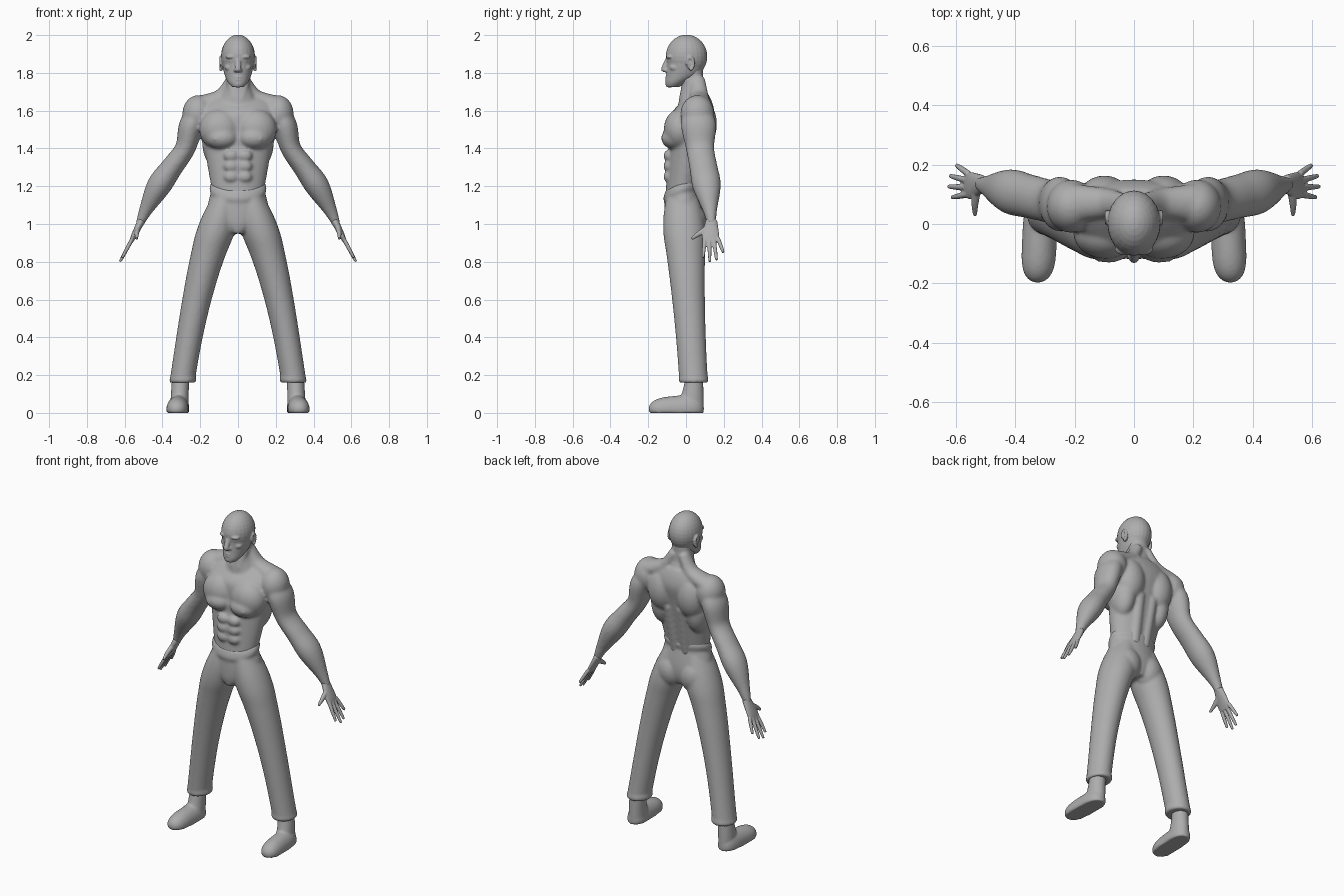
import bpy, bmesh, math
from mathutils import Vector

default_cube = bpy.data.objects.get("Cube")
if default_cube:
    bpy.data.objects.remove(default_cube)

COLOR = (.42, .42, .42, 1)
grey = bpy.data.materials.new("clay grey")
grey.use_nodes = True
grey.diffuse_color = COLOR
grey.node_tree.nodes["Principled BSDF"].inputs["Base Color"].default_value = COLOR

X_AXIS, Y_AXIS, Z_AXIS = Vector((1, 0, 0)), Vector((0, 1, 0)), Vector((0, 0, 1))
SIDES = {"left": 1, "right": -1}


def smooth_rows(rows, steps=5):
    """Interpolate rows of (x, y, z, half width, half depth) with a spline."""
    padded = [rows[0], *rows, rows[-1]]
    result = []
    for before, start, end, after in zip(padded, padded[1:], padded[2:], padded[3:]):
        for step in range(steps):
            t = step / steps
            ease, lead, trail = t * t * (3 - 2 * t), t * (1 - t) ** 2, t * t * (t - 1)
            result.append([b + (c - b) * ease + (c - a) / 2 * lead + (d - b) / 2 * trail
                           for a, b, c, d in zip(before, start, end, after)])
    return result + [rows[-1]]


def tube(bm, rows, mode="bent", side=1, sides=32):
    """Loft oval rings: flat = level rings, deep = upright rings, bent = along the path."""
    rows = smooth_rows(rows)
    middles = [Vector(row[:3]) for row in rows]
    rings = []
    for index, row in enumerate(rows):
        across, along = X_AXIS, (Y_AXIS if mode == "flat" else Z_AXIS)
        if mode == "bent":
            ahead = middles[min(index + 1, len(rows) - 1)]
            tangent = (ahead - middles[max(index - 1, 0)]).normalized()
            across = Y_AXIS.cross(tangent).normalized()
            along = tangent.cross(across)
        ring = []
        for k in range(sides):
            angle = math.tau * k / sides
            p = middles[index] + across * math.cos(angle) * row[3] + along * math.sin(angle) * row[4]
            ring.append(bm.verts.new((p.x * side, p.y, p.z)))
        rings.append(ring)
    for low, high in zip(rings, rings[1:]):
        for k in range(sides):
            following = (k + 1) % sides
            bm.faces.new((low[k], low[following], high[following], high[k]))
    bm.faces.new(rings[0])
    bm.faces.new(rings[-1])
    return [vert for ring in rings for vert in ring]


def cord(bm, start, end, radius, side=1):
    """A straight round strand."""
    tube(bm, [(*start, radius, radius), (*end, radius, radius)], side=side, sides=16)


def blob(bm, center, radii, side=1):
    """An ellipsoid of muscle or flesh."""
    made = bmesh.ops.create_uvsphere(bm, u_segments=24, v_segments=16, radius=1)
    for vert in made["verts"]:
        x, y, z = (c + r * w for c, r, w in zip(center, radii, vert.co))
        vert.co = (x * side, y, z)


def finish(bm, name, voxel, softness):
    """Fuse the overlapping pieces into one smooth skin."""
    bmesh.ops.recalc_face_normals(bm, faces=bm.faces)
    mesh = bpy.data.meshes.new(name)
    bm.to_mesh(mesh)
    bm.free()
    mesh.materials.append(grey)
    mesh.shade_smooth()
    part = bpy.data.objects.new(name, mesh)
    bpy.context.collection.objects.link(part)
    fuse = part.modifiers.new("fuse", "REMESH")
    fuse.mode = "VOXEL"
    fuse.voxel_size = voxel
    fuse.use_smooth_shade = True
    soften = part.modifiers.new("soften", "SMOOTH")
    soften.iterations = softness


# Torso widens steadily from the waist, then closes at the shoulders; the neck flares into them
bm = bmesh.new()
trunk = []
for step in range(6):
    t = step / 5
    trunk.append((0, .06 * t - .025, 1.13 + t * .45, .13 + t * .08, .085 + t * .03))
trunk += [(0, .055, 1.64, .19, .085), (0, .07, 1.685, .12, .05)]
tube(bm, trunk, "flat")
tube(bm, [(0, .04, 1.83, .06, .05), (0, .035, 1.73, .066, .06), (0, .05, 1.64, .11, .09)], "flat")
blob(bm, (0, -.04, 1.3), (.11, .066, .13))

# Arm profile: outward position, height, half width
ARM = [(.21, 1.6, .05), (.248, 1.52, .065), (.28, 1.4, .054), (.35, 1.3, .058), (.42, 1.2, .064),
       (.49, 1.07, .035), (.52, 1, .022)]
for side in SIDES.values():
    tube(bm, [(x, .06 + (x - .22) / 4, z, width, width * (1.8 - x * 1.5)) for x, z, width in ARM], side=side)
    # Shoulder, trapezius and neck cord
    blob(bm, (.212, .06, 1.582), (.083, .09, .1), side)
    tube(bm, [(.03, .06, 1.77, .03, .04), (.09, .07, 1.675, .04, .05), (.2, .07, 1.63, .05, .065)], side=side)
    cord(bm, (.05, .01, 1.77), (.018, -.025, 1.66), .015, side)
    # Chest, shoulder blade, flank and spine muscles
    blob(bm, (.095, -.03, 1.5), (.11, .088, .11), side)
    blob(bm, (.085, -.055, 1.455), (.088, .076, .062), side)
    blob(bm, (.12, -.11, 1.45), (.012, .02, .012), side)
    blob(bm, (.1, .08, 1.53), (.09, .084, .13), side)
    blob(bm, (.12, .04, 1.44), (.07, .09, .14), side)
    cord(bm, (.035, .04, 1.15), (.045, .1, 1.45), .034, side)
    # Stomach muscles in rows
    for row in range(3):
        blob(bm, (.036, -.092, 1.25 + row * .056), (.04, .028, .031), side)
finish(bm, "upper_body", .008, 9)

# Head: skull, jaw, nose, lips and chin
bm = bmesh.new()
blob(bm, (0, .003, 1.887), (.09, .11, .115))
tube(bm, [(0, -.07, 1.725, .032, .034), (0, -.05, 1.75, .053, .058), (0, -.015, 1.79, .071, .09),
          (0, 0, 1.85, .084, .102), (0, 0, 1.9, .086, .107)], "flat")
tube(bm, [(0, -.09, 1.885, .013, .013), (0, -.115, 1.822, .017, .017), (0, -.108, 1.804, .014, .011)], "flat")
for height in (1.764, 1.777):
    blob(bm, (0, -.096, height), (.024, .014, .007))
blob(bm, (0, -.086, 1.742), (.027, .023, .02))
for side in SIDES.values():
    # Brow, eye, cheekbone and nostril
    blob(bm, (.032, -.083, 1.885), (.034, .022, .013), side)
    blob(bm, (.031, -.08, 1.86), (.017, .016, .008), side)
    blob(bm, (.045, -.055, 1.828), (.026, .032, .022), side)
    blob(bm, (.014, -.106, 1.814), (.01, .011, .01), side)
    # Ear with a curled rim
    blob(bm, (.086, .018, 1.848), (.01, .014, .026), side)
    for k in range(-3, 8):
        angle = math.tau * k / 14
        rim = (.09, .022 + math.cos(angle) * .018, 1.85 + math.sin(angle) * .032)
        blob(bm, rim, (.01, .008, .009), side)
finish(bm, "head", .004, 5)

# Hands: palm, four spread fingers and thumb
for label, side in SIDES.items():
    bm = bmesh.new()
    tube(bm, [(.51, .135, 1.02, .021, .03), (.55, .13, .94, .015, .046), (.566, .13, .905, .01, .04)], side=side)
    for finger in range(4):
        tip_z = .8 + (finger - 1.2) ** 2 * .015
        base = Vector((.558, .1 + finger * .023, .925))
        tip = Vector((.56 + (.92 - tip_z) * .54, .09 + finger * .036, tip_z))
        tube(bm, [(*base, .011, .011), (*base.lerp(tip, .6), .01, .01), (*tip, .007, .007)],
             side=side, sides=16)
    tube(bm, [(.53, .12, .98, .015, .018), (.536, .07, .95, .012, .014), (.536, .03, .922, .007, .008)],
         side=side, sides=16)
    finish(bm, label + "_hand", .004, 2)

# Trousers: hips and a waistband that dips at the front
bm = bmesh.new()
tube(bm, [(0, -.015, .95, .04, .085), (0, -.012, 1, .12, .1), (0, -.012, 1.07, .163, .102),
          (0, -.02, 1.18, .14, .09)], "flat")
band = tube(bm, [(0, -.02, 1.165 + t * .07, .138 + math.sin(math.pi * t) * .014,
                  .088 + math.sin(math.pi * t) * .012) for t in (0, .2, .5, .8, 1)], "flat")
for vert in band:
    forward = max(0, min(1, (.03 - vert.co.y) / .145))
    vert.co.z -= forward ** 1.5 * .065
for side in SIDES.values():
    # Leg grows out of the hip, spreads outward and narrows toward the cuff
    leg = []
    for step in range(11):
        t = step / 10
        taper = (1 - t) ** 2 * .055
        spread = t + math.sin(math.pi * t) / 10 * min(1, t * 3)
        x = .07 + spread * .225
        leg.append((x, t * .06 - .02, 1.14 - t * .97, min(.067 + taper, x),
                    min(.076 + taper, .085 + t * .2)))
    tube(bm, leg, "flat", side)
    tube(bm, [(.293, .04, .16, .067, .074), (.292, .04, .173, .072, .08), (.289, .04, .195, .067, .075)],
         "flat", side)
    blob(bm, (.078, .03, 1.01), (.085, .077, .1), side)
finish(bm, "trousers", .008, 6)

# Shoes: rounded foot, flattened underneath, with an ankle
for label, side in SIDES.items():
    bm = bmesh.new()
    foot = []
    for step in range(13):
        u = -math.cos(math.pi * step / 12)
        t = (u + 1) / 2
        fullness = math.sqrt(1 - u ** 4) + .01
        foot.append((.312 + t * .013, .095 - t * .293, .02, fullness * .058, fullness * (.085 - t * .03)))
    for vert in tube(bm, foot, "deep", side):
        vert.co.z = max(vert.co.z, 0)
    tube(bm, [(.31, .02, .03, .05, .075), (.308, .035, .1, .047, .058), (.303, .044, .19, .046, .046)],
         "flat", side)
    finish(bm, label + "_shoe", .007, 3)
